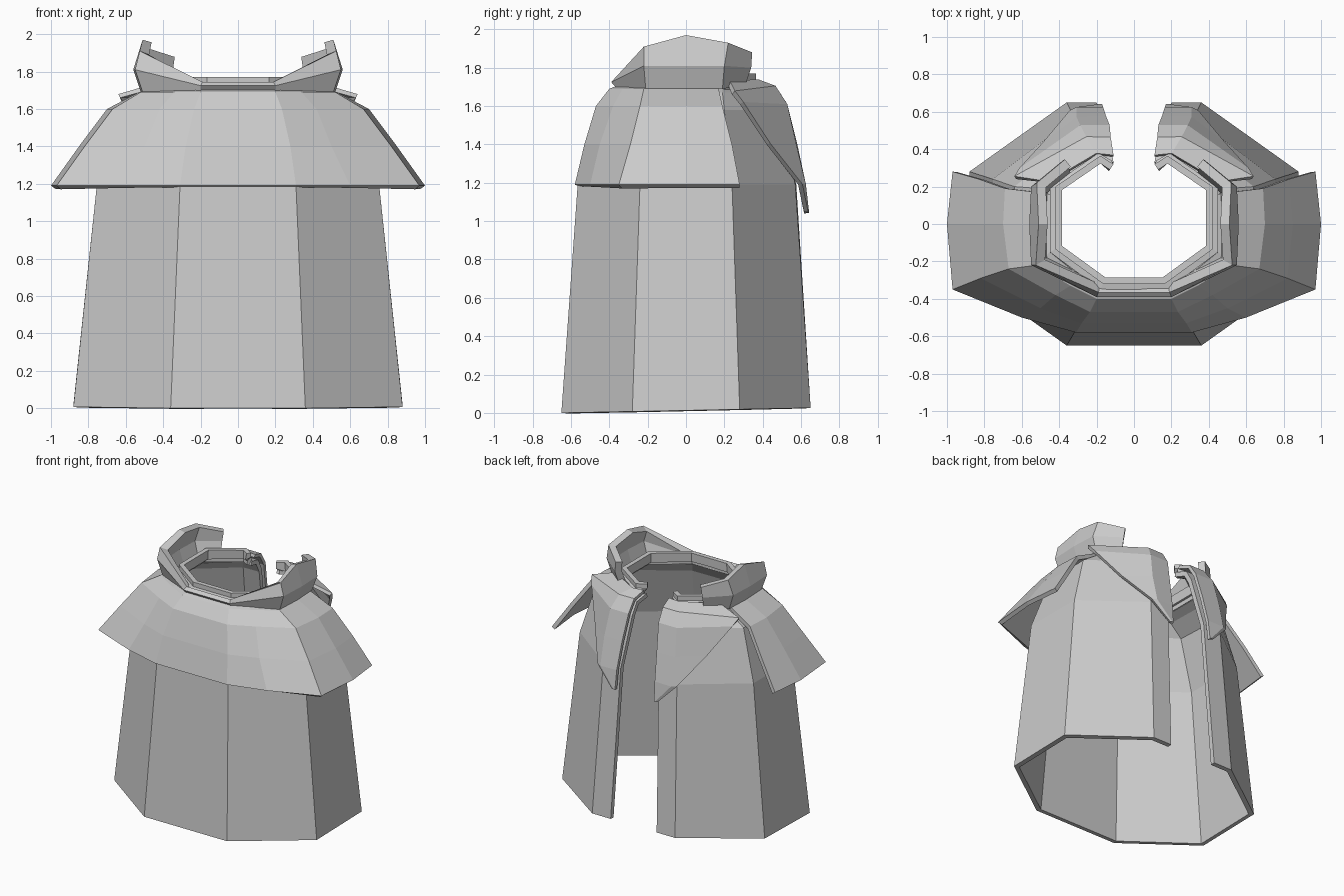
import bpy


def shell(name, rows, thickness):
    """Loft half-sections (front to back, bottom row first), mirror, thicken inward."""
    n = len(rows[0])
    verts = [p for row in rows for p in row]
    faces = [(r * n + c, r * n + c + 1, (r + 1) * n + c + 1, (r + 1) * n + c)
             for r in range(len(rows) - 1) for c in range(n - 1)]
    mesh = bpy.data.meshes.new(name)
    mesh.from_pydata(verts, [], faces)
    obj = bpy.data.objects.new(name, mesh)
    bpy.context.collection.objects.link(obj)
    mirror = obj.modifiers.new("mirror", 'MIRROR')
    mirror.merge_threshold = 0.002
    solid = obj.modifiers.new("cloth", 'SOLIDIFY')
    solid.thickness = thickness
    solid.offset = -1
    solid.use_even_offset = True
    return obj


def section(z, pts, tilt=0.0):
    """Half-section at one height, starting on the centre line."""
    pts = [(0, pts[0][1])] + pts
    return [(x, y, z + tilt * y) for x, y in pts]


# Long robe, open down the back
shell("robe", [
    section(0.013, [(0.36, -0.65), (0.88, -0.28), (0.88, 0.28), (0.36, 0.65), (0.20, 0.65)], 0.02),
    section(1.19, [(0.31, -0.565), (0.755, -0.24), (0.755, 0.24), (0.32, 0.57), (0.165, 0.575)]),
    section(1.58, [(0.24, -0.44), (0.62, -0.20), (0.64, 0.20), (0.28, 0.48), (0.13, 0.48)]),
    section(1.67, [(0.20, -0.38), (0.50, -0.18), (0.51, 0.19), (0.25, 0.43), (0.125, 0.43)]),
    section(1.70, [(0.17, -0.33), (0.43, -0.14), (0.43, 0.19), (0.19, 0.36), (0.11, 0.33)]),
], 0.035)

# Shoulder cape, covering front and sides only
shell("shoulder_cape", [
    section(1.19, [(0.31, -0.58), (0.60, -0.50), (0.97, -0.35), (1.0, 0), (0.97, 0.28)]),
    section(1.40, [(0.28, -0.53), (0.50, -0.45), (0.82, -0.29), (0.85, 0), (0.83, 0.24)]),
    section(1.60, [(0.235, -0.47), (0.42, -0.38), (0.67, -0.24), (0.70, 0), (0.69, 0.19)]),
    section(1.69, [(0.20, -0.40), (0.34, -0.33), (0.52, -0.22), (0.53, 0), (0.52, 0.17)]),
    section(1.71, [(0.18, -0.35), (0.30, -0.27), (0.45, -0.15), (0.45, 0), (0.45, 0.16)]),
], 0.03)

# Triangular lapels lying over the back panels
shell("back_lapel", [
    [(0.17, 0.615, 1.04), (0.18, 0.615, 1.045), (0.19, 0.615, 1.05)],
    [(0.165, 0.60, 1.19), (0.30, 0.60, 1.19), (0.33, 0.585, 1.19)],
    [(0.15, 0.555, 1.40), (0.30, 0.55, 1.40), (0.47, 0.42, 1.40)],
    [(0.13, 0.505, 1.60), (0.28, 0.505, 1.60), (0.60, 0.28, 1.61)],
    [(0.125, 0.45, 1.685), (0.25, 0.45, 1.685), (0.63, 0.24, 1.66)],
    [(0.11, 0.36, 1.715), (0.20, 0.37, 1.715), (0.45, 0.22, 1.71)],
], 0.025)

# Neck band with a stepped lip
shell("neck_band", [
    section(1.67, [(0.18, -0.35), (0.45, -0.15), (0.45, 0.20), (0.19, 0.38), (0.12, 0.34)]),
    section(1.73, [(0.18, -0.35), (0.45, -0.15), (0.45, 0.20), (0.19, 0.38), (0.12, 0.34)]),
    section(1.735, [(0.165, -0.32), (0.42, -0.135), (0.42, 0.20), (0.18, 0.365), (0.11, 0.32)]),
    section(1.77, [(0.165, -0.32), (0.42, -0.135), (0.42, 0.20), (0.18, 0.365), (0.11, 0.32)]),
], 0.035)

# Flared standing collar, high at the sides and low in front
shell("collar", [
    [(0, -0.36, 1.69), (0.20, -0.36, 1.69), (0.51, -0.21, 1.69), (0.52, 0, 1.69),
     (0.51, 0.19, 1.69), (0.37, 0.31, 1.71)],
    [(0, -0.39, 1.725), (0.20, -0.39, 1.725), (0.55, -0.22, 1.81), (0.56, 0, 1.81),
     (0.55, 0.20, 1.81), (0.38, 0.34, 1.80)],
    [(0, -0.365, 1.745), (0.19, -0.365, 1.745), (0.525, -0.22, 1.91), (0.51, 0, 1.97),
     (0.52, 0.22, 1.93), (0.37, 0.345, 1.88)],
], 0.05)
